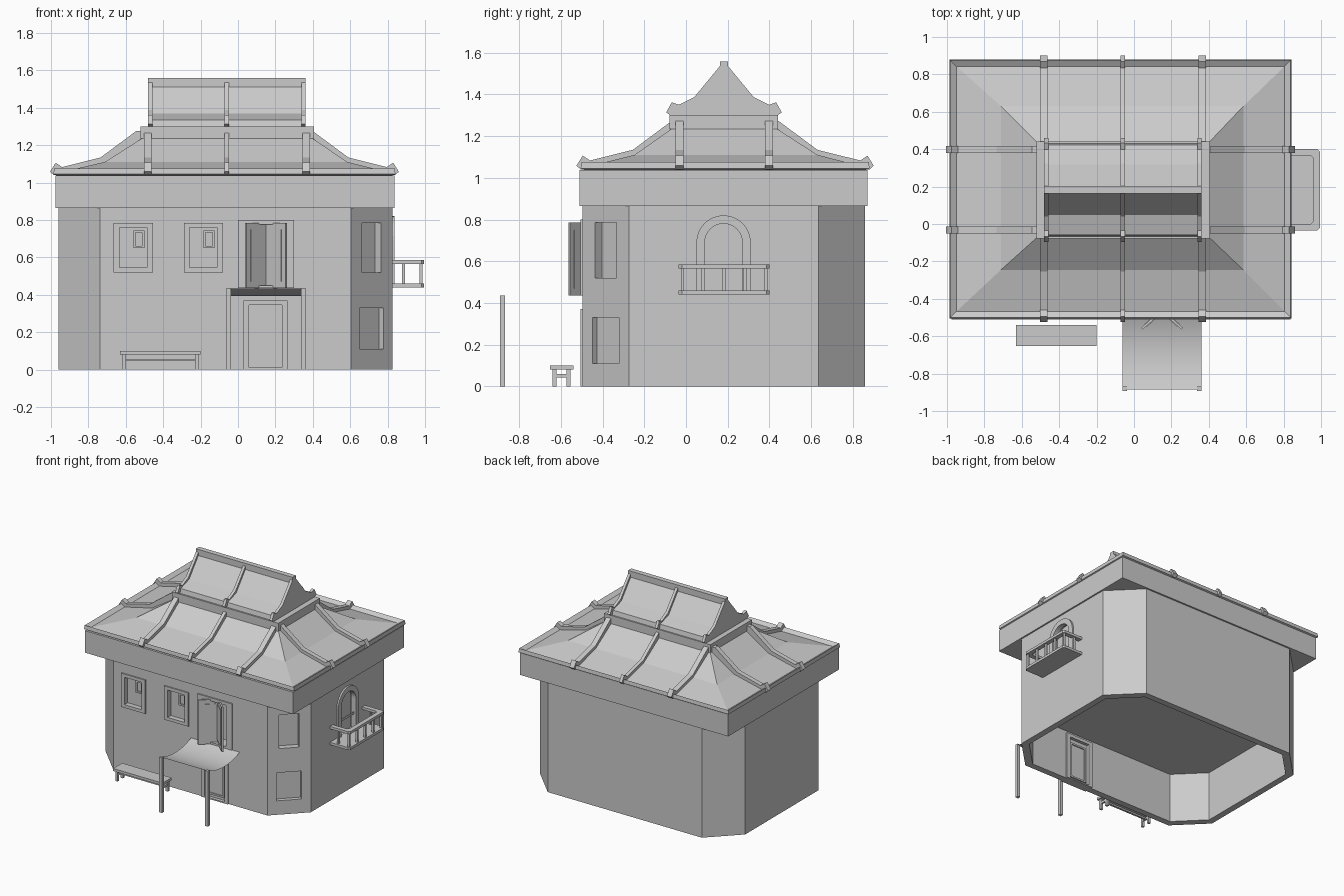
import bpy, bmesh, math
from mathutils import Matrix, Vector

cube = bpy.data.objects.get("Cube")
if cube:
    bpy.data.objects.remove(cube)

grey = bpy.data.materials.new("plain_grey")
grey.use_nodes = True
GREY = (0.6, 0.6, 0.6, 1)
grey.diffuse_color = GREY
grey.node_tree.nodes["Principled BSDF"].inputs["Base Color"].default_value = GREY


def skin(name, loops, closed=False, caps=True):
    """Bridge a row of equal point loops into one mesh."""
    bm = bmesh.new()
    rows = [[bm.verts.new(p) for p in loop] for loop in loops]
    n = len(rows[0])
    pairs = list(zip(rows, rows[1:]))
    if closed:
        pairs.append((rows[-1], rows[0]))
    for a, b in pairs:
        for i in range(n):
            j = (i + 1) % n
            bm.faces.new((a[i], a[j], b[j], b[i]))
    if caps and not closed:
        bm.faces.new(rows[0])
        bm.faces.new(rows[-1])
    bmesh.ops.recalc_face_normals(bm, faces=bm.faces)
    mesh = bpy.data.meshes.new(name)
    bm.to_mesh(mesh)
    bm.free()
    mesh.materials.append(grey)
    obj = bpy.data.objects.new(name, mesh)
    bpy.context.collection.objects.link(obj)
    return obj


def lift(pts, axis, t):
    """Place 2D points on the plane where the given axis equals t."""
    k = "xyz".index(axis)
    return [tuple(p[:k]) + (t,) + tuple(p[k:]) for p in pts]


def prism(name, pts, axis, a, b):
    return skin(name, [lift(pts, axis, a), lift(pts, axis, b)])


def ring(name, outer, inner, axis, a, b):
    return skin(name, [lift(outer, axis, a), lift(outer, axis, b),
                       lift(inner, axis, b), lift(inner, axis, a)], closed=True)


def rect(u0, u1, v0, v1):
    return [(u0, v0), (u1, v0), (u1, v1), (u0, v1)]


def box(name, x0, x1, y0, y1, z0, z1):
    return prism(name, rect(x0, x1, y0, y1), "z", z0, z1)


def turned_box(name, centre, size, angle):
    """Box turned about the vertical."""
    w, d, h = (s / 2 for s in size)
    obj = box(name, -w, w, -d, d, -h, h)
    obj.data.transform(Matrix.Translation(centre) @ Matrix.Rotation(angle, 4, "Z"))
    return obj


def octagon(x0, x1, y0, y1, c):
    return [(x0 + c, y0), (x1 - c, y0), (x1, y0 + c), (x1, y1 - c),
            (x1 - c, y1), (x0 + c, y1), (x0, y1 - c), (x0, y0 + c)]


def arch(centre, radius, bottom, spring):
    pts = [(centre - radius, bottom), (centre + radius, bottom)]
    for i in range(17):
        a = math.pi * i / 16
        pts.append((centre + radius * math.cos(a), spring + radius * math.sin(a)))
    return pts


# Walls: hollow below, solid above, with recesses cut in
walls = prism("walls", octagon(-.96, .825, -.495, .857, .222), "z", 0, .9)
windows = (-.56, -.185)
cutters = [
    prism("cut_room", octagon(-.91, .775, -.445, .807, .2), "z", -.1, .39),
    box("cut_door", .045, .25, -.6, -.4, -.1, .355),
    box("cut_upper_door", .05, .255, -.6, -.41, .45, .78),
    prism("cut_arch", arch(.18, .1, .45, .69), "x", .785, .9),
    turned_box("cut_corner_low", (.712, -.383, .22), (.18, .06, .22), math.pi / 4),
    turned_box("cut_corner_high", (.712, -.383, .652), (.145, .09, .265), math.pi / 4),
]
cutters += [box("cut_window", x - .074, x + .074, -.6, -.465, .545, .76) for x in windows]
bpy.context.view_layer.objects.active = walls
for c in cutters:
    mod = walls.modifiers.new("cut", "BOOLEAN")
    mod.object = c
    mod.solver = "EXACT"
    bpy.ops.object.modifier_apply(modifier=mod.name)
    bpy.data.objects.remove(c)

# Front windows
for x in windows:
    ring("window_frame", rect(x - .105, x + .105, .52, .785),
         rect(x - .074, x + .074, .545, .76), "y", -.505, -.47)
    ring("window_pane_frame", rect(x, x + .06, .65, .745),
         rect(x + .012, x + .048, .662, .733), "y", -.475, -.46)

# Ground floor door
ring("door_frame", rect(.03, .265, 0, .37), rect(.06, .235, .01, .345), "y", -.505, -.43)
box("door_panel", .055, .24, -.48, -.455, .005, .35)
ring("door_moulding", rect(.075, .22, .03, .315), rect(.088, .207, .043, .302),
     "y", -.488, -.447)

# Upper door with two ajar leaves
ring("upper_door_frame", rect(0, .30, .435, .80), rect(.055, .25, .45, .775),
     "y", -.505, -.46)
for side in (-1, 1):
    turned_box("upper_door_leaf", (.15 + side * .05, -.508, .61), (.155, .012, .35),
               -side * math.radians(42))
    turned_box("leaf_moulding", (.15 + side * .05, -.508, .61), (.10, .02, .28),
               -side * math.radians(42))

# Arched balcony door
ring("arch_frame", arch(.18, .13, .44, .69), arch(.18, .09, .45, .69), "x", .80, .838)

# Balcony
B0, B1 = -.035, .40


def balcony_loop(inset):
    c = .015
    x, a, b = .995 - inset, B0 + inset, B1 - inset
    return [(.82, a), (x - c, a), (x, a + c), (x, b - c), (x - c, b), (.82, b)]


prism("balcony_floor", balcony_loop(0), "z", .44, .46)
rail_out, rail_in = balcony_loop(0), balcony_loop(.035)
ring("balcony_rail", rail_out, rail_in, "z", .565, .585)
spots = [(.978, B0 + .018 + i * (B1 - B0 - .036) / 4) for i in range(5)]
spots += [(.885, B0 + .018), (.885, B1 - .018)]
for x, y in spots:
    box("baluster", x - .008, x + .008, y - .008, y + .008, .455, .57)

# Eave band and main roof
box("eave_band", -.976, .837, -.51, .87, .865, 1.038)


def rim(inset):
    return rect(-.987 + inset, .842 - inset, -.505 + inset, .88 - inset)


levels = [(rim(.025), 1.035), (rim(0), 1.045), (rim(.004), 1.075), (rim(.037), 1.055),
          (rect(-.712, .585, -.246, .63), 1.11), (rect(-.50, .385, -.055, .42), 1.245)]
skin("main_roof", [lift(pts, "z", z) for pts, z in levels])
box("roof_collar", -.52, .405, -.078, .44, 1.235, 1.30)

# Ribs down the main roof, turned up at the eave
RIB = [(-.02, 1.058), (.01, 1.106), (.045, 1.083), (.25, 1.134), (.44, 1.275),
       (.47, 1.275), (.47, 1.22), (.25, 1.085), (.04, 1.04), (0, 1.04)]
for x, w in ((-.483, .02), (-.06, .013), (.365, .02)):
    prism("front_roof_rib", [(-.505 + d, z) for d, z in RIB], "x", x - w, x + w)
    prism("back_roof_rib", [(.88 - d, z) for d, z in RIB], "x", x - w, x + w)
for y in (-.032, .398):
    prism("right_roof_rib", [(-.985 + d, z) for d, z in RIB], "y", y - .019, y + .019)
    prism("left_roof_rib", [(.84 - d, z) for d, z in RIB], "y", y - .019, y + .019)


# Upper gable roof
def gable(name, half, x0, x1):
    right = [(.182 + u, z) for u, z in half]
    left = [(.182 - u, z) for u, z in reversed(half)]
    prism(name, right + left, "x", x0, x1)


gable("upper_roof", [(.02, 1.51), (.135, 1.368), (.24, 1.335), (.25, 1.29)], -.475, .355)
for x in (-.469, -.06, .351):
    gable("upper_roof_rib", [(.02, 1.535), (.142, 1.387), (.217, 1.35), (.25, 1.362),
                             (.277, 1.313), (.255, 1.298)], x - .011, x + .011)
box("ridge_cap", -.48, .362, .162, .202, 1.49, 1.558)

# Sagging cloth awning on two posts
bm = bmesh.new()
rows = []
STEPS = 14
for i in range(STEPS + 1):
    t = i / STEPS
    y, z = -.495 - .39 * t, .433 - .04 * (1 - (2 * t - 1) ** 2)
    rows.append([bm.verts.new((x, y, z)) for x in (-.062, .362)])
for a, b in zip(rows, rows[1:]):
    bm.faces.new((a[0], b[0], b[1], a[1]))
for f in bm.faces:
    f.smooth = True
mesh = bpy.data.meshes.new("awning")
bm.to_mesh(mesh)
bm.free()
mesh.materials.append(grey)
bpy.context.collection.objects.link(bpy.data.objects.new("awning", mesh))
for x in (-.05, .35):
    box("awning_post", x - .012, x + .012, -.892, -.868, 0, .435)

# Bench
box("bench_seat", -.63, -.20, -.652, -.54, .08, .10)
for x in (-.61, -.22):
    for y in (-.63, -.563):
        box("bench_leg", x - .01, x + .01, y - .009, y + .009, 0, .085)
    box("bench_cross_rail", x - .007, x + .007, -.63, -.563, .043, .06)
box("bench_long_rail", -.61, -.22, -.604, -.589, .045, .058)
